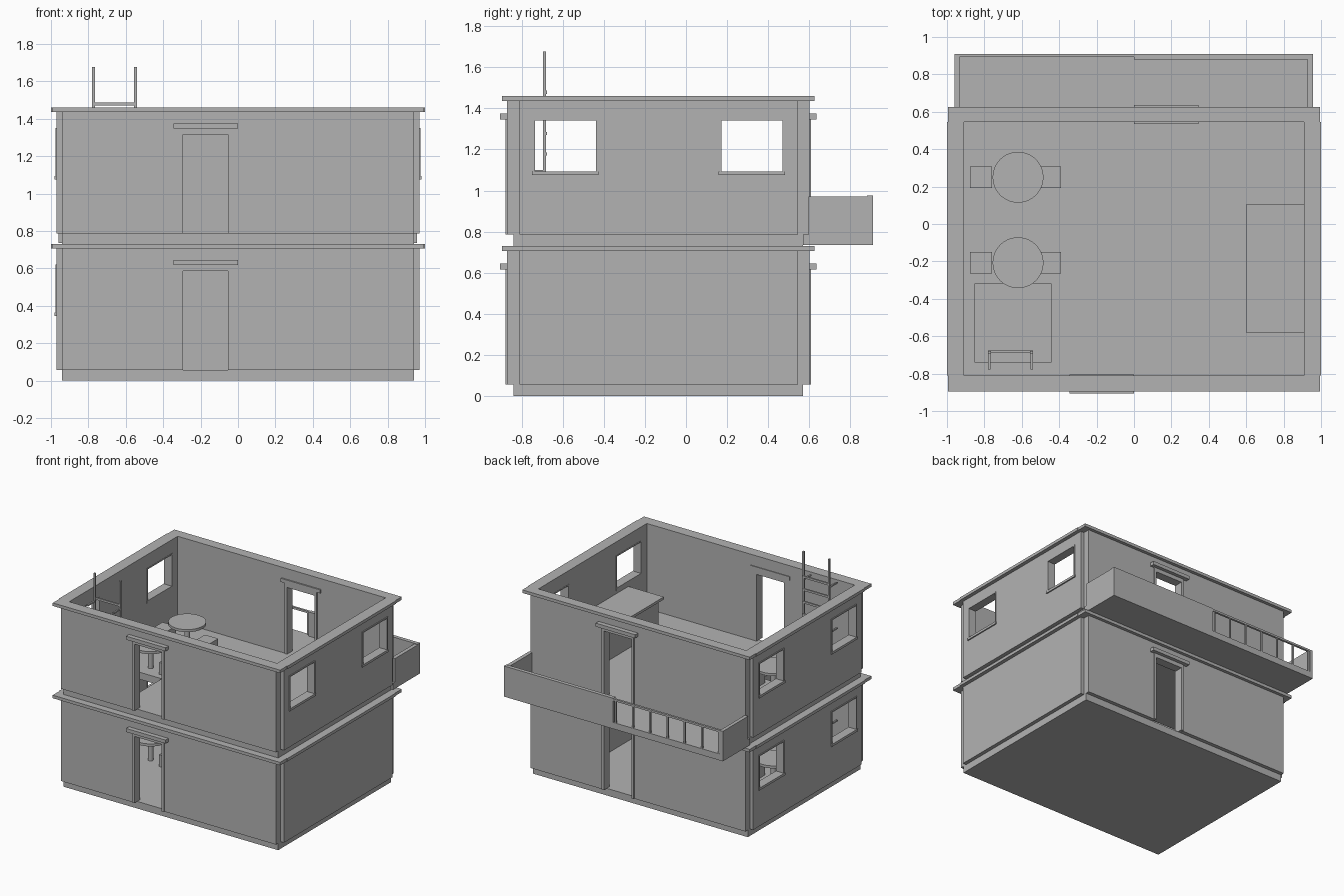
import bpy, bmesh
from mathutils import Matrix, Vector

if "Cube" in bpy.data.objects:
    bpy.data.objects.remove(bpy.data.objects["Cube"], do_unlink=True)

# Plain grey used for everything
grey = bpy.data.materials.new("plain_grey")
grey.use_nodes = True
grey.diffuse_color = (0.45, 0.45, 0.45, 1)
grey.node_tree.nodes["Principled BSDF"].inputs["Base Color"].default_value = grey.diffuse_color


def make(name, bm):
    mesh = bpy.data.meshes.new(name)
    bm.to_mesh(mesh)
    bm.free()
    mesh.materials.append(grey)
    obj = bpy.data.objects.new(name, mesh)
    bpy.context.collection.objects.link(obj)
    return obj


def boxes(name, *spans):
    """One object from boxes given as (x0, x1, y0, y1, z0, z1)."""
    bm = bmesh.new()
    for x0, x1, y0, y1, z0, z1 in spans:
        middle = Vector((x0 + x1, y0 + y1, z0 + z1)) / 2
        size = Vector((abs(x1 - x0), abs(y1 - y0), abs(z1 - z0)))
        bmesh.ops.create_cube(bm, size=1, matrix=Matrix.Translation(middle) @ Matrix.Diagonal(size).to_4x4())
    return make(name, bm)


def cut(obj, *spans):
    """Cut box-shaped openings and remove the cutter."""
    cutter = boxes("cutter", *spans)
    cutter.hide_render = True
    mod = obj.modifiers.new("openings", "BOOLEAN")
    mod.object, mod.solver = cutter, "EXACT"
    bpy.context.view_layer.update()
    done = bpy.data.meshes.new_from_object(obj.evaluated_get(bpy.context.evaluated_depsgraph_get()))
    obj.modifiers.clear()
    obj.data = done
    bpy.data.objects.remove(cutter, do_unlink=True)


def cylinder(bm, x, y, z0, z1, radius):
    bmesh.ops.create_cone(bm, cap_ends=True, segments=40, radius1=radius, radius2=radius,
                          depth=z1 - z0, matrix=Matrix.Translation((x, y, (z0 + z1) / 2)))


STOREY = 0.73
FRONT, BACK = -0.87, 0.6          # outer wall faces
IN_F, IN_B = -0.81, 0.545         # inner wall faces
WINDOWS = ((-0.735, -0.437), (0.173, 0.47))


def door(name, z, face, out, side):
    """Frame and header; returns the opening to cut."""
    a, b = 0.032 * side, 0.313 * side
    i, j = 0.053 * side, 0.293 * side
    y0, y1 = face + 0.008 * out, face - 0.063 * out
    top = z + 0.617
    boxes(name + "_frame", (a, i, y0, y1, z + 0.057, top), (j, b, y0, y1, z + 0.057, top),
          (i, j, y0, y1, z + 0.585, top))
    boxes(name + "_header", (0, 0.345 * side, face + 0.036 * out, face - 0.066 * out, top, z + 0.645))
    return (a, b, face + 0.1 * out, face - 0.1 * out, z - 0.1, top)


def window(name, z, side, y0, y1):
    """Thin frame and sill; returns the opening to cut."""
    x0, x1, w = 0.908 * side, 0.976 * side, 0.01
    lo, hi = z + 0.36, z + 0.612
    boxes(name + "_frame", (x0, x1, y0 - w, y0, lo, hi + w), (x0, x1, y1, y1 + w, lo, hi + w),
          (x0, x1, y0, y1, hi, hi + w))
    boxes(name + "_sill", (x0, 0.98 * side, y0 - 0.015, y1 + 0.012, z + 0.345, z + 0.364))
    return (0.8 * side, 1.1 * side, y0 - w, y1 + w, lo - w, hi + w)


for floor, z in (("lower", 0), ("upper", STOREY)):
    z0, z1, z2 = z + 0.056, z + 0.706, z + STOREY

    # Floor slab, with a ladder hole upstairs
    slab = boxes(floor + "_floor_slab", (-0.94, 0.94, -0.84, 0.57, z, z0))
    if z:
        cut(slab, (-0.85, -0.445, -0.74, -0.317, z - 0.1, z + 0.2))

    # Front and back walls with doors on opposite sides
    for name, outer, inner, out, side in (("front", FRONT, IN_F, -1, -1), ("back", BACK, IN_B, 1, 1)):
        wall = boxes(f"{floor}_{name}_wall", (-0.94, 0.94, outer, inner, z0, z1))
        cut(wall, door(f"{floor}_{name}_door", z, outer, out, side))
        boxes(f"{floor}_{name}_cornice", (-0.995, 0.995, outer + 0.025 * out, inner, z1, z2))

    # Side walls; the lower left one has no windows
    for name, side in (("left", 1), ("right", -1)):
        wall = boxes(f"{floor}_{name}_wall", (0.91 * side, 0.97 * side, IN_F, IN_B, z0, z1))
        if z or side < 0:
            cut(wall, *[window(f"{floor}_{name}_window_{n}", z, side, *span)
                        for n, span in enumerate(WINDOWS)])
        boxes(f"{floor}_{name}_cornice", (0.91 * side, side, IN_F, IN_B, z1, z2))

    # Round tables, each with two stools
    for n, y in enumerate((0.25, -0.207)):
        bm = bmesh.new()
        cylinder(bm, -0.62, y, z0, z + 0.225, 0.02)
        cylinder(bm, -0.62, y, z + 0.225, z + 0.245, 0.136)
        table = make(f"{floor}_table_{n}", bm)
        with bpy.context.temp_override(active_object=table, object=table, selected_objects=[table],
                                       selected_editable_objects=[table]):
            bpy.ops.object.shade_smooth_by_angle()
        for m, x in enumerate((-0.818, -0.447)):
            boxes(f"{floor}_stool_{n}_{m}", (x - 0.058, x + 0.058, y - 0.058, y + 0.058, z0, z + 0.15))

    # Counter against the left wall
    boxes(floor + "_counter", (0.63, 0.91, -0.555, 0.08, z0, z + 0.3),
          (0.6, 0.91, -0.58, 0.105, z + 0.3, z + 0.32))

# Ladder rising through both storeys, with wall arms
rails = [(x, x + 0.015, -0.695, -0.68, 0.056, 1.676) for x in (-0.78, -0.555)]
rungs = [(-0.78, -0.54, -0.69, -0.677, 1.47 - 0.1 * n, 1.486 - 0.1 * n) for n in range(14)]
arms = [(x, x + 0.012, -0.778, -0.69, z - 0.012, z)
        for x in (-0.78, -0.553) for z in (1.46, 1.1, STOREY, 0.37)]
boxes("ladder", *rails, *rungs, *arms)

# Balcony: slab, end walls, solid half and railed half
boxes("balcony_floor", (-0.96, 0.957, 0.57, 0.91, 0.735, 0.786))
boxes("balcony_right_end", (-0.96, -0.932, 0.595, 0.91, 0.786, 0.972))
boxes("balcony_left_end", (0.927, 0.957, 0.595, 0.88, 0.786, 0.972))
boxes("balcony_parapet", (0, 0.957, 0.88, 0.91, 0.786, 0.977))
posts = [(-0.012 - 0.151 * n, -0.024 - 0.151 * n, 0.896, 0.908, 0.786, 0.96) for n in range(7)]
boxes("balcony_railing", (-0.932, 0, 0.893, 0.91, 0.957, 0.973), *posts)
